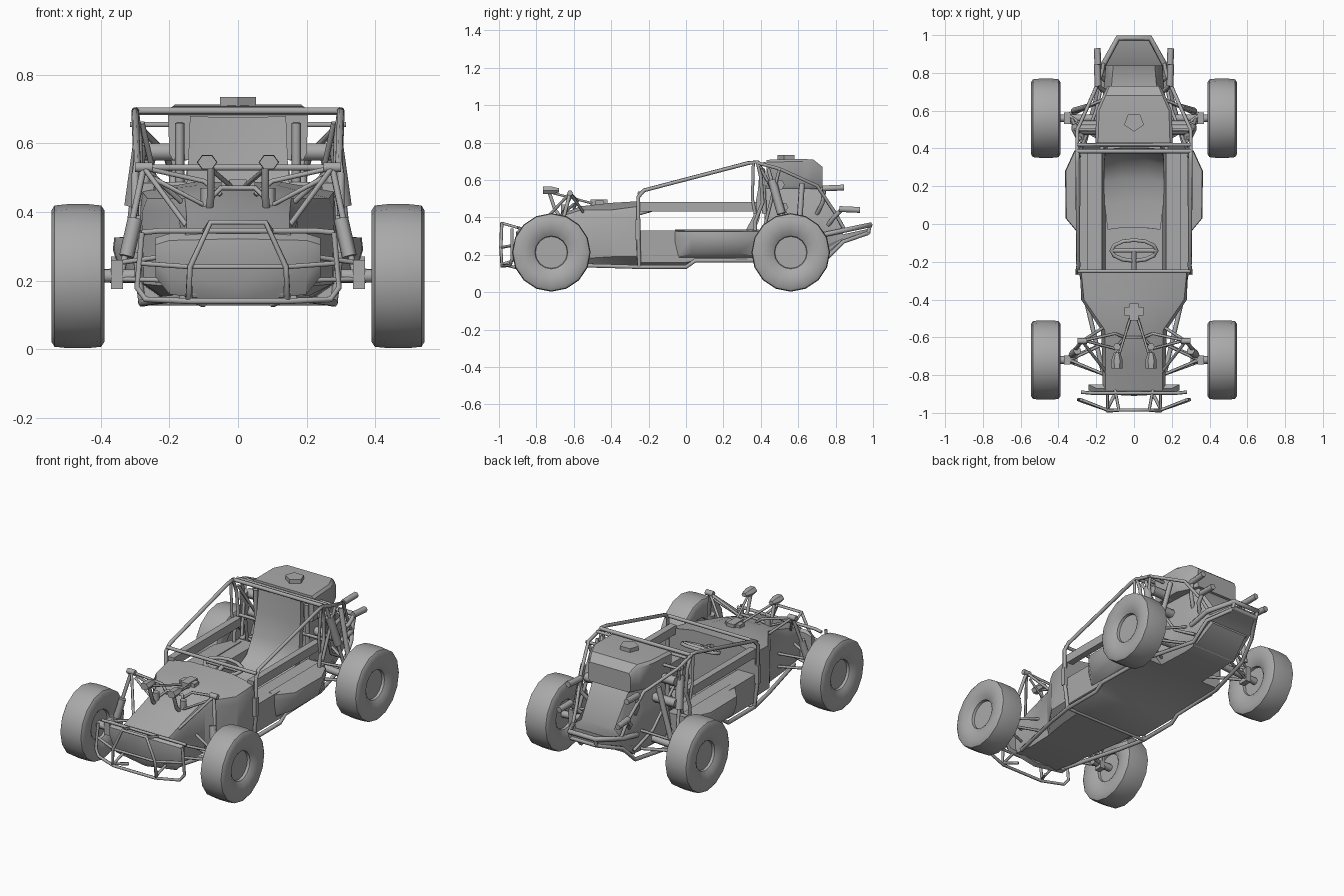
import bpy, bmesh, math
from mathutils import Vector

if "Cube" in bpy.data.objects:
    bpy.data.objects.remove(bpy.data.objects["Cube"])

grey = bpy.data.materials.new("plain_grey")
grey.diffuse_color = (0.4, 0.4, 0.4, 1)
grey.use_nodes = True
grey.node_tree.nodes["Principled BSDF"].inputs["Base Color"].default_value = grey.diffuse_color


def finish(ob, angle=35):
    ob.data.materials.clear()
    ob.data.materials.append(grey)
    bpy.ops.object.select_all(action='DESELECT')
    bpy.context.view_layer.objects.active = ob
    ob.select_set(True)
    bpy.ops.object.shade_smooth_by_angle(angle=math.radians(angle))


def loft(name, rings, mirror=False, angle=35):
    """Skin a list of equal-length closed rings and cap the ends."""
    bm = bmesh.new()
    for s in ((1, -1) if mirror else (1,)):
        vs = [[bm.verts.new((p[0] * s, p[1], p[2])) for p in r] for r in rings]
        n = len(vs[0])
        for a, b in zip(vs, vs[1:]):
            for i in range(n):
                bm.faces.new((a[i], a[(i + 1) % n], b[(i + 1) % n], b[i]))
        bm.faces.new(vs[0])
        bm.faces.new(vs[-1])
    bmesh.ops.recalc_face_normals(bm, faces=bm.faces)
    me = bpy.data.meshes.new(name)
    bm.to_mesh(me)
    bm.free()
    ob = bpy.data.objects.new(name, me)
    bpy.context.collection.objects.link(ob)
    finish(ob, angle)
    return ob


def section(y, half):
    """Symmetric ring at y from right-side (x, z) points, bottom to top."""
    return [(x, y, z) for x, z in half] + [(-x, y, z) for x, z in reversed(half)]


def box(name, x0, x1, y0, y1, z0, z1, mirror=False):
    return loft(name, [[(x0, y, z0), (x1, y, z0), (x1, y, z1), (x0, y, z1)]
                       for y in (y0, y1)], mirror)


def tube(name, pts, r=0.009, mirror=True, closed=False):
    cu = bpy.data.curves.new(name, 'CURVE')
    cu.dimensions = '3D'
    cu.bevel_depth, cu.bevel_resolution, cu.use_fill_caps = r, 1, True
    for s in ((1, -1) if mirror else (1,)):
        sp = cu.splines.new('POLY')
        sp.points.add(len(pts) - 1)
        sp.use_cyclic_u = closed
        for q, p in zip(sp.points, pts):
            q.co = (p[0] * s, p[1], p[2], 1)
    ob = bpy.data.objects.new(name, cu)
    bpy.context.collection.objects.link(ob)
    bpy.ops.object.select_all(action='DESELECT')
    ob.select_set(True)
    bpy.context.view_layer.objects.active = ob
    bpy.ops.object.convert(target='MESH')
    finish(bpy.context.object, 70)


def span(name, pts, r=0.009):
    """One tube running across the car: right half given outside to middle."""
    tube(name, pts + [(-x, y, z) for x, y, z in reversed(pts)], r, False)


# Wheels: lathed tyre with a recessed hub disc
tyre = [(.04, .001), (.04, .085), (.055, .088), (.07, .112), (.077, .145), (.077, .192),
        (.068, .206), (.03, .21)]
tyre += [(-x, r) for x, r in reversed(tyre)]
for end, y in (("front", -.72), ("rear", .56)):
    for side, s in (("right", 1), ("left", -1)):
        rings = [[(s * .467 + x, y + r * math.cos(a), .213 + r * math.sin(a))
                  for a in [math.tau * i / 16 for i in range(16)]] for x, r in tyre]
        loft(f"{end}_{side}_wheel", rings, angle=40)

# Hood and nose
loft("hood", [
    section(-.88, [(.15, .16), (.165, .18), (.165, .32), (.15, .34), (.08, .345)]),
    section(-.72, [(.155, .14), (.168, .18), (.168, .35), (.15, .39), (.085, .4)]),
    section(-.56, [(.165, .135), (.17, .18), (.175, .4), (.155, .44), (.09, .46)]),
    section(-.40, [(.19, .135), (.275, .19), (.28, .4), (.265, .44), (.115, .478)]),
    section(-.25, [(.2, .135), (.28, .19), (.285, .4), (.28, .46), (.13, .487)])], angle=30)
loft("nose_bumper", [
    [(x, y + .03, z0), (x, y, z0 + .05), (x, y, z1 - .02), (x, y + .03, z1), (x, -.85, z1 - .01),
     (x, -.85, z0 + .01)]
    for x, y, z0, z1 in ((-.24, -.88, .21, .325), (-.2, -.9, .16, .337), (0, -.91, .135, .342),
                         (.2, -.9, .16, .337), (.24, -.88, .21, .325))], angle=40)
box("hood_badge_plate", -.05, .05, -.485, -.44, .455, .49)
box("hood_tank_neck", -.025, .025, -.51, -.42, .455, .495)

# Cockpit tub, beams and pods
tub = [(.22, .135), (.28, .16), (.285, .33), (.17, .33), (.15, .19)]
tub_rear = [(x, max(z, .17)) for x, z in tub]
loft("cockpit_tub", [section(-.25, tub), section(0, tub), section(.05, tub_rear),
                     section(.42, tub_rear)])
box("cockpit_beam", .245, .285, -.26, .38, .432, .483, True)
loft("side_pod", [[(.25, y, .172), (x - .025, y, zb), (x, y, .29), (x - .004, y, .325),
                   (.25, y, .335)]
                  for y, x, zb in ((-.06, .287, .18), (.03, .362, .21), (.28, .365, .21),
                                   (.39, .315, .19))], True, 50)

# Seat: curved shell sweeping up to the tank
loft("seat", [[(-w, y, z), (-w * .45, y + d, z - d * .4), (w * .45, y + d, z - d * .4), (w, y, z),
               (w, y + .03, z - .03), (-w, y + .03, z - .03)]
              for w, y, z, d in ((.14, -.03, .24, .01), (.155, .1, .24, .015), (.16, .22, .26, .02),
                                 (.16, .31, .31, .025), (.155, .36, .41, .02),
                                 (.145, .385, .55, .012), (.14, .395, .68, .008))], angle=70)

# Steering wheel and column
tube("steering_wheel", [(.12 * math.cos(a), -.14 + .055 * math.sin(a), .455 + .018 * math.sin(a))
                        for a in [math.tau * i / 12 for i in range(12)]], .011, False, True)
tube("steering_column", [(0, -.14, .455), (0, -.26, .42)], .014, False)
tube("steering_spoke", [(0, -.14, .455), (.115, -.14, .455)], .012)

# Engine cover, tank, cap and tail floor
loft("engine_cover", [
    section(.42, [(.15, .17), (.2, .22), (.17, .42), (.14, .57)]),
    section(.62, [(.14, .17), (.17, .22), (.16, .42), (.13, .57)]),
    section(.72, [(.14, .18), (.16, .24), (.16, .4), (.12, .55)]),
    section(.84, [(.12, .27), (.15, .29), (.15, .34), (.11, .37)])])
loft("tail_floor", [section(y, [(w, z), (w, z + .03)]) for y, w, z in
                    ((.7, .15, .175), (.84, .15, .28), (.98, .085, .31))])
loft("fuel_tank", [
    section(.43, [(.19, .552), (.2, .57), (.205, .695), (.19, .708)]),
    section(.6, [(.19, .552), (.2, .57), (.2, .7), (.185, .713)]),
    section(.68, [(.15, .552), (.165, .57), (.165, .695), (.15, .71)]),
    section(.73, [(.13, .555), (.14, .57), (.14, .65), (.13, .67)])])
loft("tank_cap", [[(.055 * math.sin(math.tau * i / 5), .54 - .05 * math.cos(math.tau * i / 5), z)
                   for i in range(5)] for z in (.70, .735)])
tube("air_cleaner", [(.15, .5, .575), (.285, .5, .575)], .028)
tube("gearbox_side", [(.13, .52, .455), (.3, .52, .455)], .027)

# Roll cage
tube("cage_side", [(.28, -.25, .135), (.3, -.255, .3), (.3, -.255, .51), (.295, -.225, .545),
                   (.3, .33, .69), (.3, .38, .697), (.29, .4, .62), (.285, .41, .48),
                   (.285, .37, .38), (.28, .37, .25)], .011)
span("cage_front_bar", [(.3, -.25, .53)], .01)
span("cage_roof_bar", [(.3, .385, .695)], .011)
span("cage_rear_bar", [(.3, .42, .69)], .009)
span("cage_mid_bar", [(.285, .41, .48)])
span("cage_floor_bar", [(.28, -.25, .135)])
tube("cage_hoop_brace", [(.3, .36, .69), (.29, .355, .5), (.285, .37, .42)], .009)
tube("cage_top_rail", [(.3, .38, .692), (.3, .5, .66), (.21, .7, .57), (.17, .8, .42),
                       (.16, .85, .33)], .01)
tube("cage_rear_stay", [(.28, .4, .66), (.2, .6, .3), (.17, .74, .22)], .009)
tube("cage_rear_upright", [(.3, .5, .66), (.27, .42, .35)], .009)
tube("cage_inner_post", [(.17, .41, .66), (.17, .42, .42)], .014)
box("cage_side_plate", .285, .31, -.27, -.245, .28, .39, True)

# Floor rails and tail bumper loop
tube("floor_rail", [(.16, -.8, .15), (.25, -.42, .14), (.28, -.25, .135), (.28, 0, .135),
                    (.28, .05, .17), (.27, .4, .17), (.18, .74, .17), (.165, .84, .27),
                    (.085, .97, .315)], .012)
span("tail_bumper", [(.165, .7, .3), (.165, .84, .33), (.085, .985, .36)], .015)
span("tail_lower_bar", [(.085, .975, .32)], .013)
tube("tail_post", [(.085, .975, .32), (.085, .985, .36)], .011)

# Exhausts
tube("exhaust_upper_pipe", [(.15, .7, .42), (.19, .73, .48), (.19, .74, .555)], .012)
tube("exhaust_upper_tip", [(.19, .73, .555), (.195, .845, .56)], .018)
tube("exhaust_lower_pipe", [(.15, .76, .36), (.185, .79, .4), (.19, .83, .44)], .012)
tube("exhaust_lower_tip", [(.19, .82, .445), (.195, .93, .44)], .018)

# Front guard bars
span("guard_outer", [(.28, -.93, .34), (.295, -.93, .18), (.27, -.94, .145), (.14, -.985, .14)], .009)
span("guard_hoop", [(.1, -.9, .13), (.145, -.985, .15), (.14, -.99, .24), (.08, -.985, .37)], .009)
span("guard_upper_bar", [(.28, -.89, .34), (.23, -.895, .345)], .009)
span("guard_middle_bar", [(.28, -.93, .25), (.14, -.985, .24)], .008)
tube("guard_stay_top", [(.08, -.985, .37), (.1, -.88, .34)], .008)
tube("guard_stay_low", [(.14, -.985, .15), (.14, -.86, .19)], .008)

# Front suspension
for z, xo in ((.2, .37), (.28, .34)):
    for y in (-.63, -.8):
        tube("front_arm", [(.15, y, z), (xo, -.72, z * .6 + .085)], .008)
tube("front_axle", [(.3, -.72, .213), (.43, -.72, .213)], .022)
box("front_knuckle", .335, .37, -.745, -.695, .175, .26, True)
tube("front_shock_body", [(.3, -.67, .38), (.325, -.69, .27)], .022)
tube("front_shock_rod", [(.275, -.62, .53), (.34, -.7, .22)], .01)
tube("shock_tower_top", [(.28, -.62, .53), (.1, -.58, .49), (.05, -.6, .45)], .008)
tube("shock_tower_leg", [(.275, -.62, .53), (.15, -.78, .36)], .008)
tube("shock_tower_back", [(.275, -.62, .53), (.165, -.55, .43)], .008)
span("shock_tower_bar", [(.25, -.62, .5), (.1, -.66, .42), (.05, -.6, .47)], .008)
tube("shock_top_mount", [(.25, -.62, .53), (.3, -.62, .53)], .016)

# Lamps on stalks
tube("lamp_stalk", [(.08, -.73, .53), (.08, -.7, .44), (.085, -.66, .39)], .011)
tube("lamp_brace", [(.085, -.71, .53), (.02, -.5, .475)], .007)
loft("lamp", [[(.09 + r * math.cos(a), y, .545 + r * .8 * math.sin(a))
               for a in [math.tau * i / 6 for i in range(6)]]
              for y, r in ((-.765, .028), (-.72, .03), (-.68, .016))], True)
tube("front_small_tank", [(.09, -.65, .47), (.09, -.65, .4)], .02)

# Rear suspension
for y in (.44, .66):
    tube("rear_arm_low", [(.16, y, .2), (.37, .56, .2)], .009)
    tube("rear_arm_high", [(.16, y, .31), (.35, .58, .26)], .008)
tube("rear_axle", [(.14, .56, .23), (.43, .56, .213)], .021)
box("rear_knuckle", .335, .37, .53, .59, .175, .27, True)
tube("rear_shock_body", [(.285, .46, .6), (.31, .51, .42)], .024)
tube("rear_shock_rod", [(.28, .44, .66), (.33, .56, .24)], .01)
tube("rear_second_shock", [(.25, .62, .58), (.32, .6, .28)], .016)
tube("rear_tank_stay", [(.19, .5, .655), (.315, .5, .655)], .009)
